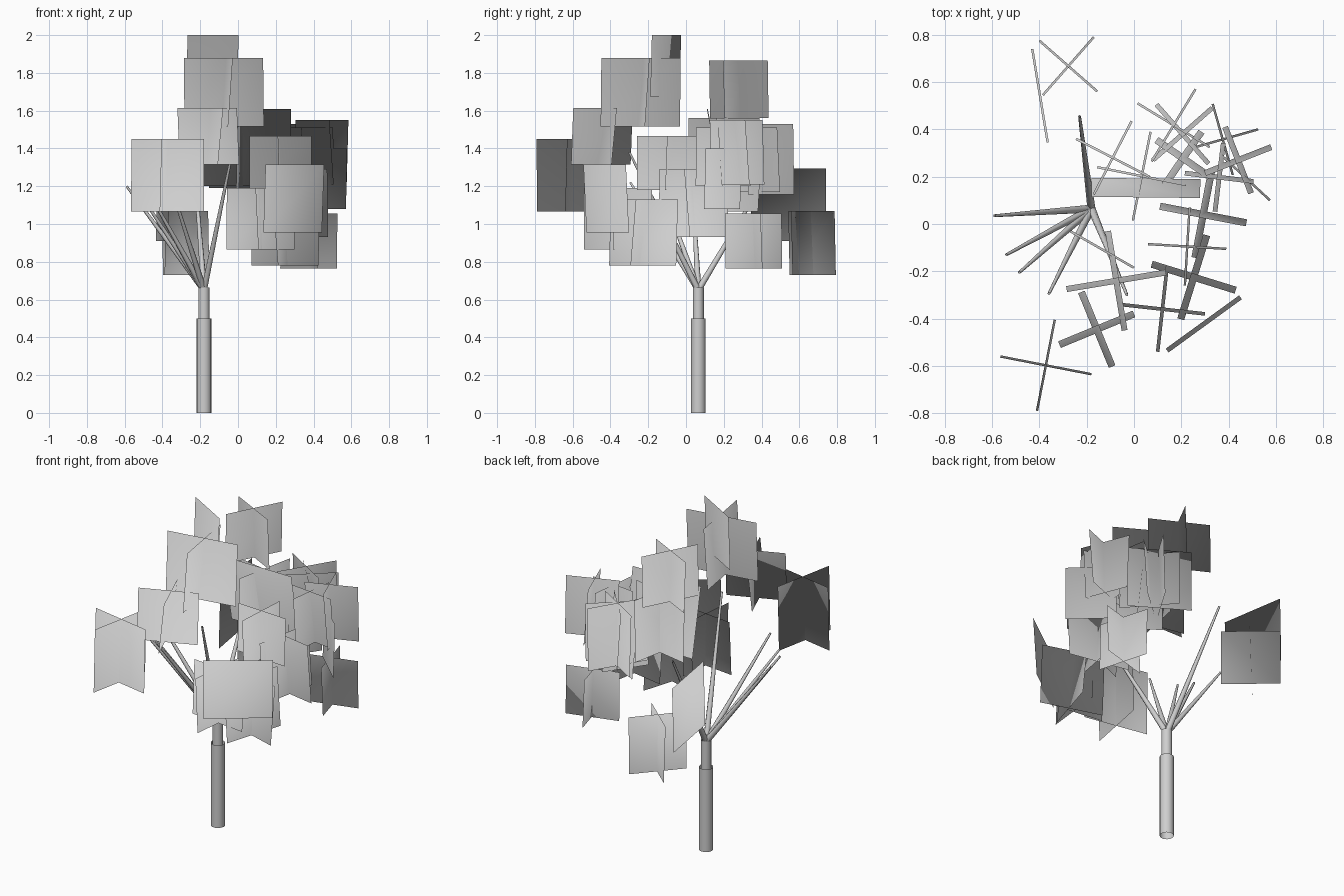
import bpy
import bmesh
from mathutils import Vector

old_cube = bpy.data.objects.get("Cube")
if old_cube:
    bpy.data.objects.remove(old_cube, do_unlink=True)

# One plain grey for the whole tree
grey = bpy.data.materials.new("light_grey")
grey.use_nodes = True
grey.diffuse_color = (0.62, 0.62, 0.62, 1)
grey.node_tree.nodes["Principled BSDF"].inputs["Base Color"].default_value = grey.diffuse_color

base_x, base_y = -0.18, 0.065
fork = Vector((base_x, base_y, 0.65))


def add_object(name, bm):
    mesh = bpy.data.meshes.new(name)
    for face in bm.faces:
        face.smooth = True
    bm.to_mesh(mesh)
    bm.free()
    mesh.materials.append(grey)
    obj = bpy.data.objects.new(name, mesh)
    bpy.context.scene.collection.objects.link(obj)
    return obj


def add_limb(name, start, end, start_radius, end_radius, sides):
    """Open round limb running between two points."""
    start, end = Vector(start), Vector(end)
    axis = end - start
    bm = bmesh.new()
    bmesh.ops.create_cone(bm, cap_ends=False, segments=sides, radius1=start_radius,
                          radius2=end_radius, depth=axis.length)
    turn = axis.to_track_quat("Z", "Y").to_matrix().to_4x4()
    bmesh.ops.transform(bm, matrix=turn, verts=bm.verts)
    bmesh.ops.translate(bm, vec=(start + end) / 2, verts=bm.verts)
    add_object(name, bm)


def add_card(bm, middle, half, low, high, shift):
    """Upright rectangle whose top and bottom edges slide apart by shift."""
    corners = []
    for side, level in ((-1, -1), (1, -1), (1, 1), (-1, 1)):
        point = middle + half * side + shift * (level / 2)
        point.z = high if level > 0 else low
        corners.append(bm.verts.new(point))
    bm.faces.new(corners)


def add_leaves(name, x_a, y_a, x_b, y_b, low, high, lean, crossed):
    """A single leaf card, or two crossed at right angles."""
    start, end = Vector((x_a, y_a, 0)), Vector((x_b, y_b, 0))
    middle, half = (start + end) / 2, (end - start) / 2
    across = Vector((-half.y, half.x, 0))
    bm = bmesh.new()
    if crossed:
        # Each card tips towards the crown's axis, square to its own face
        for direction, facing in ((half, across), (across, half)):
            tip = -lean if middle.dot(facing) > 0 else lean
            add_card(bm, middle, direction, low, high, facing.normalized() * tip)
    else:
        add_card(bm, middle, half, low, high, across.normalized() * lean)
    mesh = add_object(name, bm).data
    # Soft foliage shading: normals fan out from the fork of the branches
    mesh.normals_split_custom_set_from_vertices(
        [(vert.co - fork).normalized() for vert in mesh.vertices])


# Trunk in two steps
add_limb("trunk_lower", (base_x, base_y, 0), (base_x, base_y, 0.5), 0.039, 0.039, 16)
add_limb("trunk_upper", (base_x, base_y, 0.48), (base_x, base_y, 0.665), 0.029, 0.029, 16)

# Branches fan out from the top of the trunk
branch_tips = {
    "branch_right": (-0.59, 0.035, 1.2),
    "branch_right_middle": (-0.54, -0.13, 1.19),
    "branch_right_front": (-0.485, -0.205, 1.19),
    "branch_front": (-0.36, -0.295, 1.22),
    "branch_tall": (-0.03, -0.3, 1.38),
    "branch_back": (-0.23, 0.455, 1.3),
}
for name, tip in branch_tips.items():
    add_limb(name, fork, tip, 0.017, 0.006, 8)

# Crossed leaf cards: first card's ends, bottom, top, lean
crossed_leaves = {
    "leaves_front_right": (-0.565, -0.56, -0.18, -0.635, 1.065, 1.45, 0.01),
    "leaves_front_upper": (-0.315, -0.51, 0, -0.38, 1.315, 1.615, 0.03),
    "leaves_crown_front": (-0.285, -0.275, 0.135, -0.205, 1.515, 1.88, 0.025),
    "leaves_back_low": (-0.4, 0.775, -0.155, 0.56, 0.73, 1.07, 0.01),
    "leaves_crown_back": (-0.17, 0.125, -0.01, 0.435, 1.56, 1.865, 0.01),
    "leaves_centre": (-0.155, 0.24, 0.22, 0.165, 1.19, 1.56, 0.01),
    "leaves_left_middle": (0.11, 0.075, 0.475, 0.005, 0.93, 1.29, 0.03),
    "leaves_left_front_low": (0.075, -0.17, 0.43, -0.28, 0.78, 1.13, 0.03),
    "leaves_front_low": (-0.06, -0.34, 0.3, -0.38, 0.865, 1.19, 0.015),
    "leaves_left_upper": (0.06, -0.085, 0.39, -0.105, 1.18, 1.465, 0.01),
    "leaves_back_upper": (0.015, 0.51, 0.32, 0.325, 1.155, 1.53, 0.01),
    "leaves_back_inner": (0.33, 0.49, 0.08, 0.27, 1.17, 1.51, 0.02),
    "leaves_back_middle": (0.095, 0.355, 0.32, 0.2, 1.065, 1.385, 0.03),
    "leaves_left_back_low": (0.225, 0.315, 0.525, 0.4, 0.765, 1.055, 0.01),
    "leaves_left_back_upper": (0.3, 0.215, 0.58, 0.325, 1.21, 1.55, 0.025),
    "leaves_left_inner": (0.215, 0.215, 0.505, 0.18, 1.2, 1.51, 0.02),
}
for name, numbers in crossed_leaves.items():
    add_leaves(name, *numbers, crossed=True)

# Single leaf cards
single_leaves = {
    "leaf_crown_top": (-0.27, -0.03, 0, -0.185, 1.675, 2, 0.01),
    "leaf_back_right": (-0.43, 0.74, -0.365, 0.345, 0.91, 1.295, 0.01),
    "leaf_centre_tilted": (-0.18, 0.155, 0.28, 0.15, 1.2, 1.61, -0.08),
    "leaf_left_front": (0.14, -0.535, 0.45, -0.31, 0.955, 1.315, -0.02),
    "leaf_left_outer": (0.37, 0.29, 0.575, 0.1, 1.08, 1.4, 0.01),
}
for name, numbers in single_leaves.items():
    add_leaves(name, *numbers, crossed=False)
